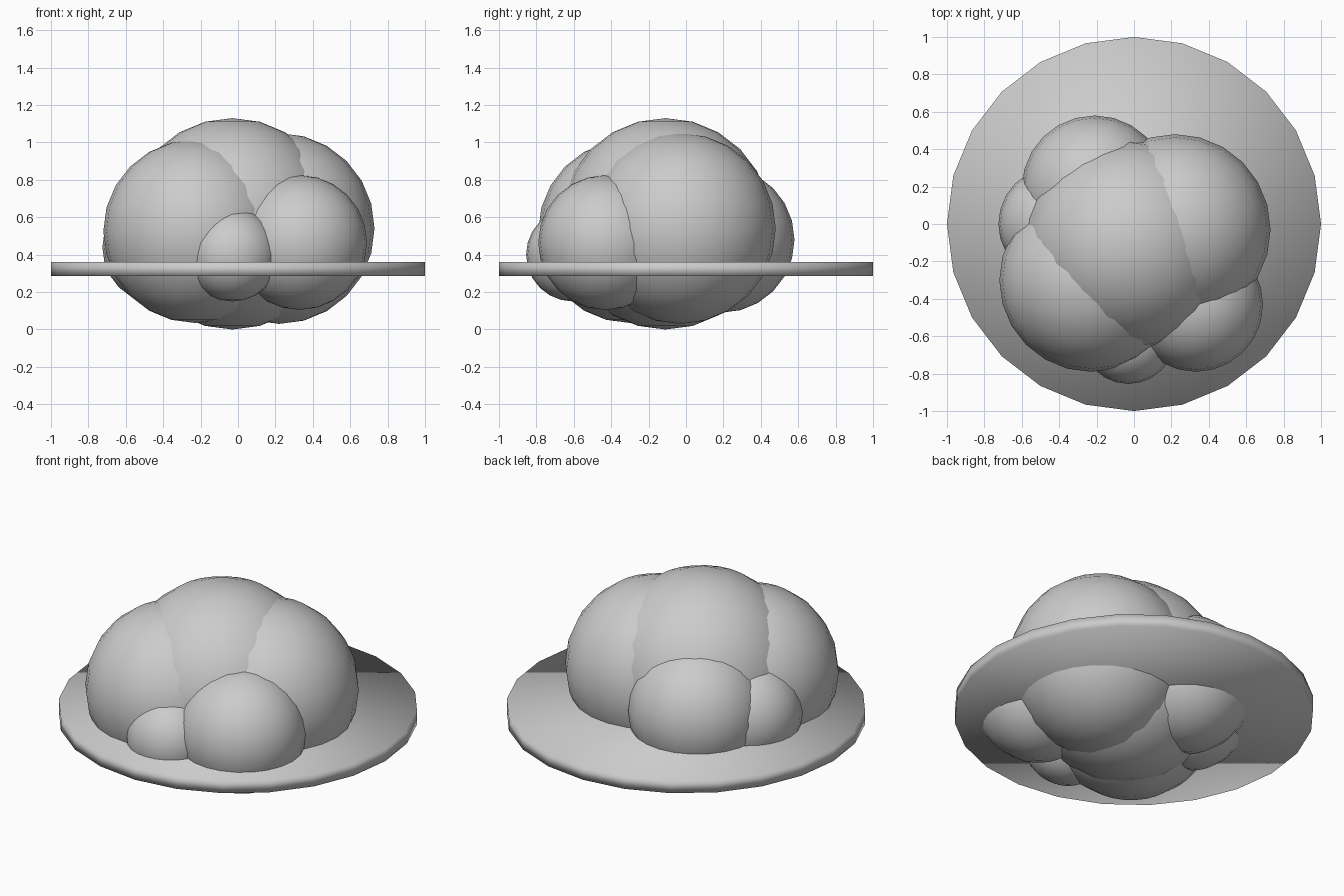
import bpy

default = bpy.data.objects.get("Cube")
if default:
    bpy.data.objects.remove(default, do_unlink=True)

# Single plain grey material
grey = bpy.data.materials.new("plain grey")
grey.use_nodes = True
tone = (0.6, 0.6, 0.6, 1)
grey.diffuse_color = tone
grey.node_tree.nodes["Principled BSDF"].inputs["Base Color"].default_value = tone


def finish(name):
    """Name the new object, colour it and shade it smooth."""
    part = bpy.context.object
    part.name = name
    part.data.materials.append(grey)
    bpy.ops.object.shade_smooth()
    return part


# Overlapping puffs: name, centre, radius
puffs = [
    ("centre_puff", (-0.03, -0.11, 0.565), 0.565),
    ("left_puff", (0.22, -0.03, 0.54), 0.51),
    ("front_right_puff", (-0.23, -0.30, 0.525), 0.49),
    ("front_left_puff", (0.33, -0.43, 0.465), 0.36),
    ("front_small_puff", (-0.03, -0.605, 0.40), 0.25),
    ("back_puff", (-0.21, 0.19, 0.48), 0.39),
    ("right_small_puff", (-0.42, 0.0, 0.44), 0.305),
]
for name, centre, radius in puffs:
    bpy.ops.mesh.primitive_uv_sphere_add(
        segments=24, ring_count=12, radius=radius, location=centre)
    finish(name)

# Flat round disc passing through the puffs
bpy.ops.mesh.primitive_cylinder_add(
    vertices=24, radius=1, depth=0.075, location=(0, 0, 0.3225))
finish("disc")
